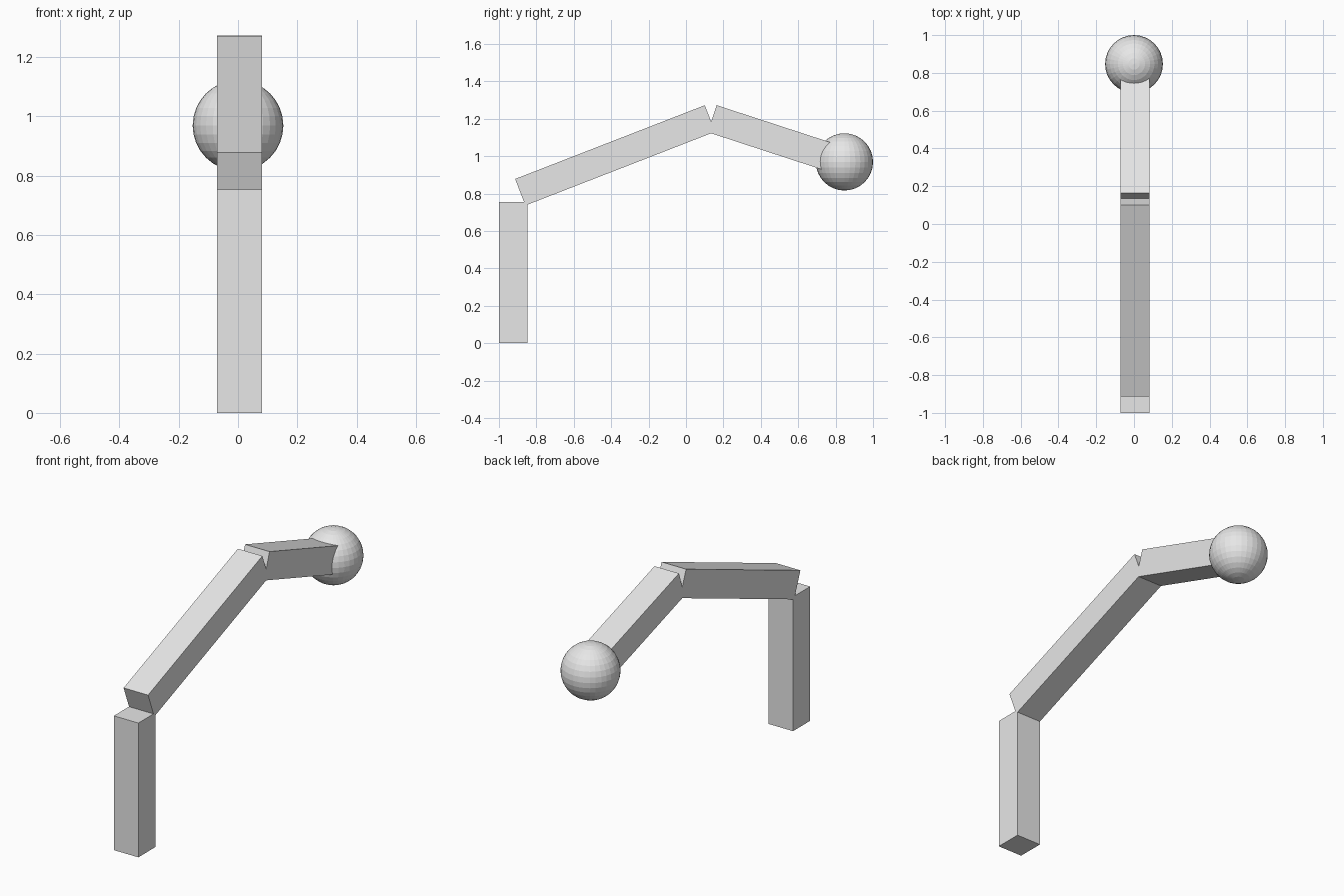
import bpy
import math
from mathutils import Vector

cube = bpy.data.objects.get("Cube")
if cube:
    bpy.data.objects.remove(cube, do_unlink=True)

THICK = 0.152   # square section of every beam
BEAM_X = 0.005  # beams sit slightly off the ball's centre

# Single light grey material
grey = bpy.data.materials.new("light_grey")
grey.use_nodes = True
grey.diffuse_color = (0.8, 0.8, 0.8, 1)
grey.node_tree.nodes["Principled BSDF"].inputs["Base Color"].default_value = (0.8, 0.8, 0.8, 1)


def beam(name, start, end):
    """Square beam whose centre line runs between two (y, z) points."""
    a, b = Vector((BEAM_X, *start)), Vector((BEAM_X, *end))
    d = b - a
    bpy.ops.mesh.primitive_cube_add(size=1, location=(a + b) / 2)
    ob = bpy.context.object
    ob.name = name
    ob.scale = (THICK, d.length, THICK)
    ob.rotation_euler.x = math.atan2(d.z, d.y)
    ob.data.materials.append(grey)


# Upright post, long rising arm, short falling arm
beam("post", (-0.924, 0), (-0.924, 0.754))
beam("long_arm", (-0.886, 0.807), (0.128, 1.201))
beam("short_arm", (0.14, 1.2), (0.847, 0.969))

# Faceted ball on the tip
bpy.ops.mesh.primitive_uv_sphere_add(segments=32, ring_count=16, radius=0.153,
                                     location=(0, 0.847, 0.969))
ball = bpy.context.object
ball.name = "tip_ball"
ball.data.materials.append(grey)
